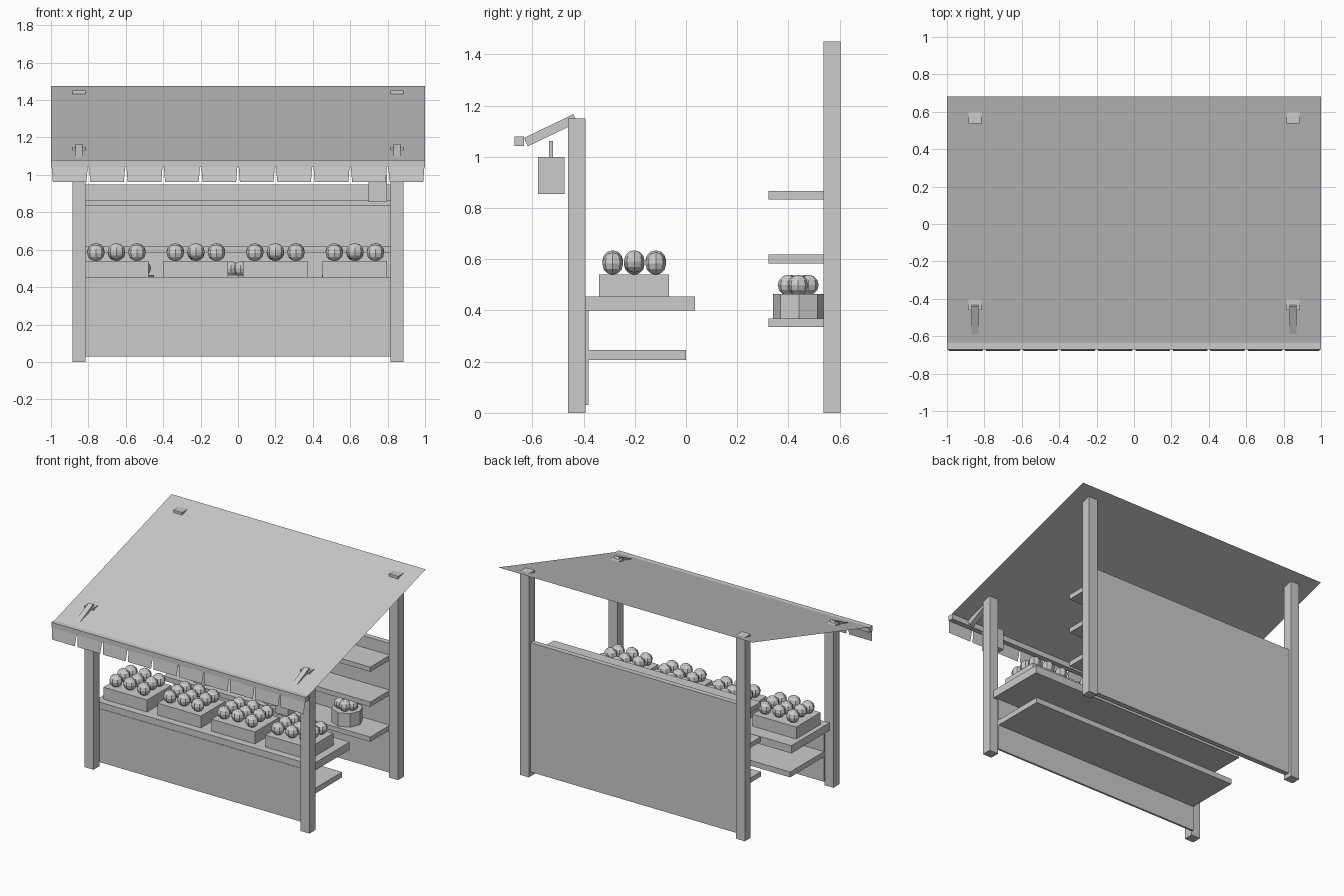
import bpy, bmesh, math
from mathutils import Matrix, Vector

if "Cube" in bpy.data.objects:
    bpy.data.objects.remove(bpy.data.objects["Cube"])


def finish(name, bm):
    me = bpy.data.meshes.new(name)
    bm.to_mesh(me)
    bm.free()
    ob = bpy.data.objects.new(name, me)
    bpy.context.collection.objects.link(ob)
    return ob


def box(name, x0, x1, y0, y1, z0, z1):
    bm = bmesh.new()
    m = Matrix.Translation(((x0 + x1) / 2, (y0 + y1) / 2, (z0 + z1) / 2))
    m = m @ Matrix.Diagonal((x1 - x0, y1 - y0, z1 - z0, 1))
    bmesh.ops.create_cube(bm, size=1, matrix=m)
    return finish(name, bm)


def sheet(name, quads):
    bm = bmesh.new()
    for q in quads:
        bm.faces.new([bm.verts.new(p) for p in q])
    return finish(name, bm)


def fruits(name, places, radii):
    bm = bmesh.new()
    for p in places:
        m = Matrix.Translation(p) @ Matrix.Diagonal((*radii, 1))
        bmesh.ops.create_uvsphere(bm, u_segments=8, v_segments=6, radius=1, matrix=m)
    return finish(name, bm)


# posts and awning brackets on both sides
for side, s in (("left", -1), ("right", 1)):
    x0, x1 = sorted((s * 0.885, s * 0.815))
    box("front_post_" + side, x0, x1, -0.46, -0.393, 0, 1.15)
    box("back_post_" + side, x0, x1, 0.536, 0.603, 0, 1.45)
    a, b = Vector((s * 0.85, -0.625, 1.057)), Vector((s * 0.85, -0.432, 1.15))
    arm = box("awning_bracket_" + side, -0.018, 0.018, -(b - a).length / 2,
              (b - a).length / 2, -0.018, 0.018)
    arm.location = (a + b) / 2
    arm.rotation_euler.x = math.atan2(b.z - a.z, b.y - a.y)

# sloping cloth roof, front rail and hanging valance flaps
sheet("roof_cloth", [[(-1, -0.65, 1.076), (1, -0.65, 1.076), (1, 0.682, 1.475), (-1, 0.682, 1.475)]])
box("front_rail", -1, 1, -0.67, -0.632, 1.043, 1.08)
flaps = []
for i in range(10):
    c = -0.9 + 0.2 * i
    flaps.append([(c - 0.09, -0.678, 0.963), (c + 0.09, -0.678, 0.963),
                  (c + 0.097, -0.666, 1.05), (c - 0.097, -0.666, 1.05)])
sheet("valance", flaps)

# counter
box("counter_front_panel", -0.82, 0.82, -0.395, -0.381, 0.03, 0.41)
box("counter_top", -0.855, 0.855, -0.392, 0.035, 0.4, 0.455)
box("counter_lower_shelf", -0.82, 0.82, -0.385, 0, 0.207, 0.245)

# back wall and shelves
box("back_panel", -0.82, 0.82, 0.545, 0.582, 0.03, 0.95)
for i, z in enumerate((0.335, 0.584, 0.833)):
    box(f"back_shelf_{i + 1}", -0.815, 0.815, 0.323, 0.548, z, z + 0.034)

# produce crates on the counter
for k in range(4):
    cx = -0.65 + 0.425 * k
    box(f"crate_{k + 1}", cx - 0.172, cx + 0.172, -0.34, -0.066, 0.455, 0.54)
    spots = [(cx + 0.11 * i, -0.202 + 0.084 * j, 0.583 + (0.008 if (i + j) % 2 else 0))
             for i in (-1, 0, 1) for j in (-1, 0, 1)]
    fruits(f"crate_fruit_{k + 1}", spots, (0.047, 0.041, 0.044))

# round baskets on the bottom back shelf
for k, cx in enumerate((-0.55, 0, 0.55)):
    bm = bmesh.new()
    bmesh.ops.create_cone(bm, cap_ends=True, segments=8, radius1=0.102, radius2=0.102,
                          depth=0.097, matrix=Matrix.Translation((cx, 0.442, 0.4165)))
    finish(f"basket_{k + 1}", bm)
    spots = [(cx + 0.045 * math.cos(t * math.tau / 5), 0.438 + 0.042 * math.sin(t * math.tau / 5), 0.499)
             for t in range(5)]
    fruits(f"basket_fruit_{k + 1}", spots, (0.04, 0.04, 0.04))

# hanging lantern under the awning
box("lantern", 0.699, 0.797, -0.578, -0.475, 0.855, 1.0)
box("lantern_hook", 0.74, 0.756, -0.535, -0.519, 1.0, 1.062)
